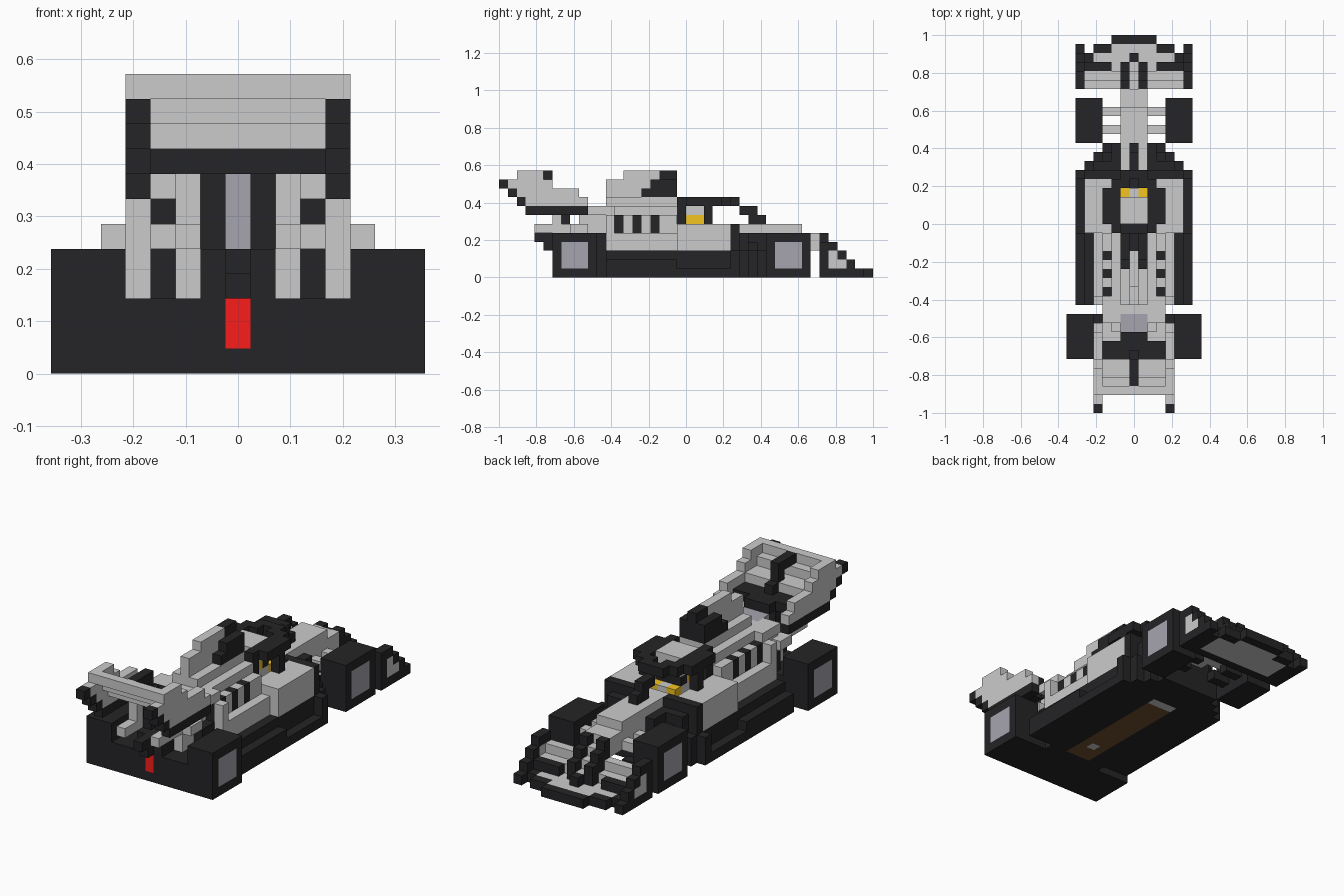
import bpy, bmesh
from mathutils import Vector

if "Cube" in bpy.data.objects:
    bpy.data.objects.remove(bpy.data.objects["Cube"])

U = 2 / 42          # one block
cells = {}          # (x, y, z) -> part name
colours = {}        # part name -> colour (None = plain grey)

DARK = (0.018, 0.018, 0.02, 1)
PALE = (0.38, 0.37, 0.42, 1)
RED = (0.95, 0.012, 0.01, 1)
YELLOW = (0.9, 0.55, 0.015, 1)
WOOD = (0.16, 0.08, 0.03, 1)


def part(name, colour, *boxes):
    """Fill mirrored block ranges x0,x1,y0,y1,z0,z1 (inclusive, x outward from centre)."""
    colours[name] = colour
    for x0, x1, y0, y1, z0, z1 in boxes:
        for x in range(x0, x1 + 1):
            for y in range(y0, y1 + 1):
                for z in range(z0, z1 + 1):
                    cells[x, y, z] = cells[-x, y, z] = name


def build(name):
    """Skin the exposed sides of one part's blocks."""
    bm = bmesh.new()
    verts = {}
    for c in [k for k, n in cells.items() if n == name]:
        for axis in range(3):
            for s in (0, 1):
                nb = list(c)
                nb[axis] += 2 * s - 1
                if tuple(nb) in cells:
                    continue
                a, b = (axis + 1) % 3, (axis + 2) % 3
                quad = []
                for da, db in ((0, 0), (1, 0), (1, 1), (0, 1)):
                    p = list(c)
                    p[axis] += s
                    p[a] += da
                    p[b] += db
                    p = tuple(p)
                    if p not in verts:
                        verts[p] = bm.verts.new(Vector(((p[0] - 0.5) * U, p[1] * U - 1, p[2] * U)))
                    quad.append(verts[p])
                bm.faces.new(quad if s else quad[::-1])
    mesh = bpy.data.meshes.new(name)
    bm.to_mesh(mesh)
    bm.free()
    if colours[name]:
        mat = bpy.data.materials.new(name + "_colour")
        mat.diffuse_color = colours[name]
        mat.use_nodes = True
        mat.node_tree.nodes["Principled BSDF"].inputs["Base Color"].default_value = mat.diffuse_color
        mesh.materials.append(mat)
    bpy.context.collection.objects.link(bpy.data.objects.new(name, mesh))


# Floor, stepped at the front, and diffuser at the rear
part("floor", DARK, (0, 6, 12, 26, 0, 0), (0, 6, 12, 19, 1, 1), (0, 5, 20, 26, 1, 1),
     (0, 5, 12, 18, 2, 2), (0, 5, 19, 26, 2, 2), (0, 5, 27, 27, 0, 2),
     (0, 4, 28, 28, 0, 2), (0, 3, 29, 29, 0, 2))
part("diffuser", DARK, (0, 4, 6, 10, 0, 2), (0, 3, 11, 11, 0, 2))
part("plank", WOOD, (0, 1, 11, 25, 0, 0))
part("skid_blocks", None, (0, 1, 11, 11, 0, 0), (0, 1, 25, 25, 0, 0), (0, 0, 14, 14, 0, 0))

# Side pods and engine cover with louvres
part("side_pods", None, (3, 4, 12, 25, 3, 4), (5, 5, 20, 25, 3, 5), (3, 4, 20, 25, 5, 5),
     (4, 4, 12, 12, 5, 6))
part("intakes", DARK, (2, 5, 26, 26, 3, 5), (6, 6, 26, 26, 1, 2), (2, 4, 27, 27, 3, 4),
     (2, 3, 28, 28, 3, 3))
part("engine_cover", None, (0, 3, 12, 19, 3, 6), (0, 2, 11, 19, 7, 7), (0, 1, 12, 19, 8, 8),
     (0, 2, 9, 11, 3, 6), (2, 3, 8, 9, 5, 5), (2, 2, 8, 8, 3, 4), (2, 3, 10, 12, 7, 7))
part("louvres", DARK, *[(3, 3, y, y, 5, 6) for y in (13, 15, 17)])
part("exhaust", PALE, (0, 1, 9, 10, 7, 7), (0, 0, 9, 9, 5, 7))
part("radiator_outlets", DARK, (3, 3, 10, 11, 3, 4), (3, 3, 12, 12, 3, 6))
part("airbox", DARK, (0, 1, 16, 19, 9, 9), (0, 1, 17, 19, 10, 10), (0, 0, 18, 19, 11, 11))
part("engine_fin", None, (0, 0, 12, 15, 9, 9), (0, 0, 12, 17, 10, 10), (0, 0, 14, 17, 11, 11))

# Cockpit, driver and halo
part("cockpit_tub", DARK, (0, 2, 20, 25, 3, 4), (0, 2, 20, 20, 5, 7), (2, 2, 27, 29, 3, 4))
part("helmet", None, (0, 1, 21, 23, 5, 8), (0, 0, 24, 24, 5, 5))
part("visor", DARK, (0, 1, 23, 23, 6, 6))
part("helmet_band", YELLOW, (1, 1, 21, 22, 6, 6))
part("gloves", YELLOW, (1, 1, 24, 24, 5, 5))
part("mirrors", DARK, (3, 3, 23, 23, 6, 7))
part("halo", DARK, (2, 2, 20, 25, 8, 8), (3, 3, 21, 24, 8, 8), (1, 1, 25, 26, 8, 8),
     (0, 0, 26, 26, 8, 8), (0, 0, 27, 28, 7, 7), (0, 0, 28, 29, 6, 6))

# Nose and front suspension
part("nose", None, (0, 1, 26, 33, 3, 5), (0, 1, 34, 35, 3, 4))
part("front_arms", None, (2, 3, 33, 33, 3, 3), (2, 3, 31, 31, 3, 3))
part("lower_front_arms", DARK, (2, 3, 31, 31, 1, 1), (2, 3, 33, 33, 1, 1))
part("nose_tip_centre", None, (0, 0, 36, 36, 2, 3), (0, 0, 37, 37, 1, 2), (0, 0, 38, 38, 1, 1))
part("nose_tip_sides", DARK, (1, 1, 36, 36, 2, 4), (1, 1, 37, 37, 1, 3), (1, 1, 38, 38, 1, 2),
     (0, 0, 39, 39, 1, 1))

# Front wing
part("front_wing_edge", DARK, (0, 5, 36, 39, 0, 0), (0, 4, 40, 40, 0, 0), (0, 2, 41, 41, 0, 0))
part("front_wing", None, (0, 4, 37, 39, 0, 0), (0, 2, 40, 40, 0, 0), (2, 5, 36, 36, 2, 2))
part("front_flap", DARK, (3, 5, 38, 38, 1, 1))
part("front_upper_flap", None, (2, 5, 37, 37, 1, 1))
part("front_endplate_frame", DARK, (6, 6, 36, 40, 0, 0), (6, 6, 36, 36, 1, 3), (6, 6, 37, 37, 3, 3),
     (6, 6, 38, 38, 2, 2), (6, 6, 39, 39, 1, 1))
part("front_endplate", None, (6, 6, 37, 37, 1, 2), (6, 6, 38, 38, 1, 1))

# Wheels with hub panels on the outer sides
for name, x, y in (("rear", 5, 6), ("front", 4, 30)):
    part(name + "_tyres", DARK, (x, x + 2, y, y + 4, 0, 4))
    part(name + "_hubs", PALE, (x + 2, x + 2, y + 1, y + 3, 1, 3))

# Rear crash structure and light
part("rear_structure", DARK, (0, 1, 6, 11, 0, 3), (0, 0, 4, 5, 4, 4), (0, 1, 6, 8, 4, 4),
     (0, 0, 5, 5, 3, 3))
part("rear_light", RED, (0, 0, 6, 6, 1, 2))

# Rear wing: end plates, stepped flap, main plane, pylons
part("rear_endplates", None, (4, 4, 1, 5, 10, 10), (4, 4, 2, 8, 9, 9), (4, 4, 3, 9, 8, 8),
     (4, 4, 2, 4, 11, 11))
part("lower_wing_struts", None, (2, 2, 4, 7, 5, 5), (2, 2, 6, 6, 6, 7))
part("rear_endplate_edges", DARK, (4, 4, 0, 0, 10, 10), (4, 4, 1, 1, 9, 9), (4, 4, 2, 2, 8, 8),
     (4, 4, 3, 9, 7, 7))
part("rear_flap", None, (0, 4, 2, 2, 11, 11), (0, 3, 3, 3, 10, 10), (0, 3, 4, 5, 9, 9))
part("rear_main_plane", DARK, (0, 3, 6, 7, 8, 8), (0, 1, 8, 8, 8, 8))
part("flap_actuator", DARK, (0, 0, 3, 5, 11, 11), (0, 0, 5, 5, 10, 10), (0, 0, 6, 6, 9, 9))
part("wing_pylons", DARK, (1, 1, 7, 7, 5, 7))

for part_name in colours:
    build(part_name)
